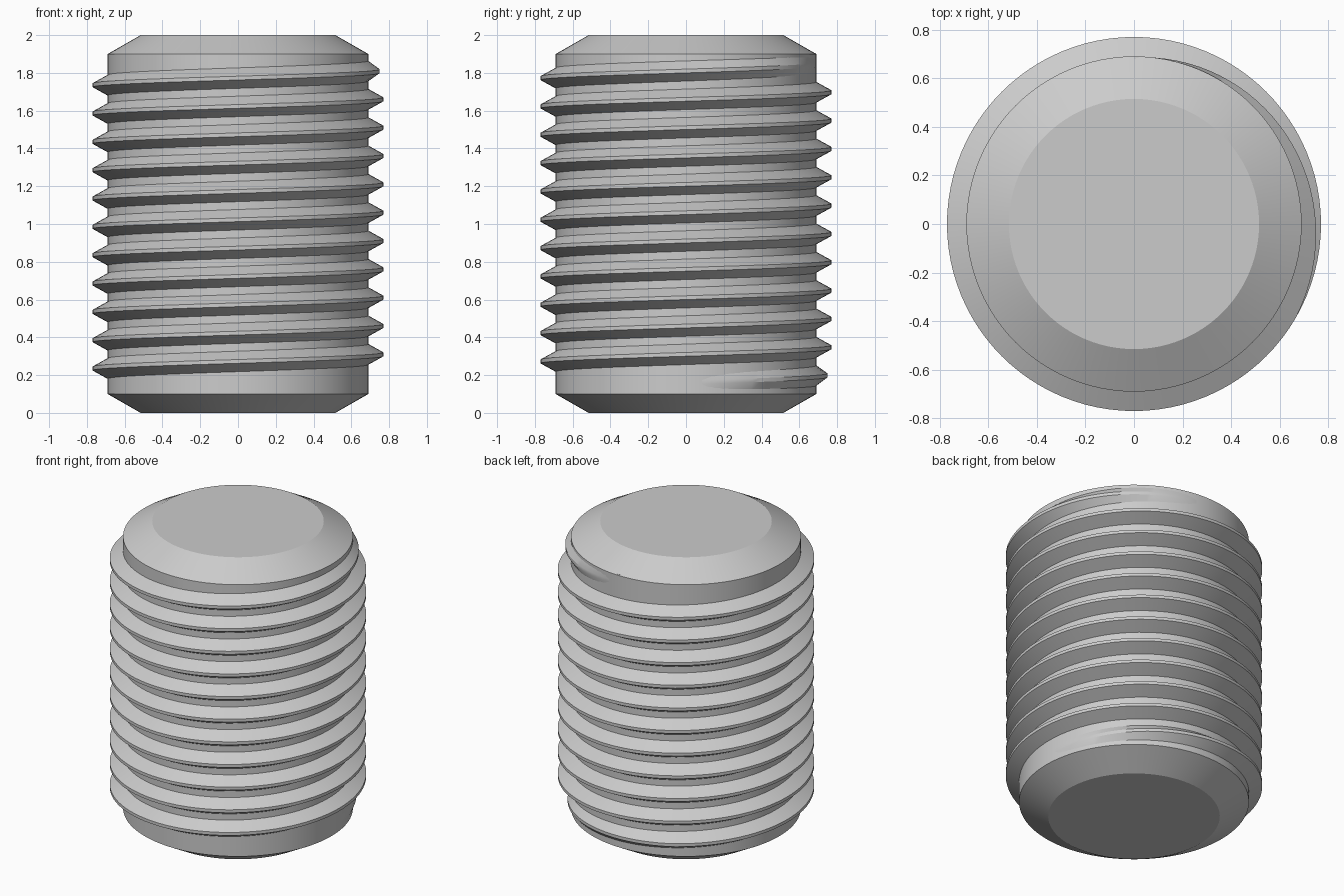
import bpy, bmesh, math

cube = bpy.data.objects.get("Cube")
if cube:
    bpy.data.objects.remove(cube, do_unlink=True)

SEGS = 96            # steps per turn
PITCH = 0.15
TURNS = 11.25
START_Z = 0.16       # thread centre where it begins, at +x
ROOT, CREST = 0.685, 0.77
HALF_BASE, HALF_CREST = 0.057, 0.01
FADE = SEGS / 3      # steps over which the thread runs in and out

steel = bpy.data.materials.new("plain grey")
steel.use_nodes = True
grey = (0.6, 0.6, 0.6, 1)
steel.diffuse_color = grey
steel.node_tree.nodes["Principled BSDF"].inputs["Base Color"].default_value = grey


def finish(bm, name):
    bmesh.ops.recalc_face_normals(bm, faces=bm.faces)
    mesh = bpy.data.meshes.new(name)
    bm.to_mesh(mesh)
    bm.free()
    mesh.materials.append(steel)
    obj = bpy.data.objects.new(name, mesh)
    bpy.context.collection.objects.link(obj)
    bpy.ops.object.select_all(action="DESELECT")
    obj.select_set(True)
    bpy.context.view_layer.objects.active = obj
    bpy.ops.object.shade_smooth_by_angle(angle=math.radians(25))


def ring(bm, points):
    return [bm.verts.new(p) for p in points]


def bridge(bm, a, b):
    n = len(a)
    for i in range(n):
        j = (i + 1) % n
        bm.faces.new((a[i], a[j], b[j], b[i]))


def polar(r, angle, z):
    return (r * math.cos(angle), r * math.sin(angle), z)


def loft(name, sections):
    bm = bmesh.new()
    rings = [ring(bm, s) for s in sections]
    for a, b in zip(rings, rings[1:]):
        bridge(bm, a, b)
    bm.faces.new(rings[0])
    bm.faces.new(rings[-1])
    finish(bm, name)


# Chamfered shank
profile = [(0.515, 0), (0.69, 0.1), (0.69, 1.9), (0.515, 2)]
loft("shank", [[polar(r, math.tau * i / SEGS, z) for i in range(SEGS)]
               for r, z in profile])

# Helical thread, fading into the shank at both ends
steps = int(TURNS * SEGS)
sections = []
for i in range(steps + 1):
    angle = math.tau * i / SEGS
    z = START_Z + PITCH * i / SEGS
    fade = min(1, i / FADE, (steps - i) / FADE)
    r = ROOT + (CREST - ROOT) * fade
    sections.append([polar(ROOT - 0.02, angle, z - HALF_BASE),
                     polar(ROOT, angle, z - HALF_BASE),
                     polar(r, angle, z - HALF_CREST),
                     polar(r, angle, z + HALF_CREST),
                     polar(ROOT, angle, z + HALF_BASE),
                     polar(ROOT - 0.02, angle, z + HALF_BASE)])
loft("thread", sections)
